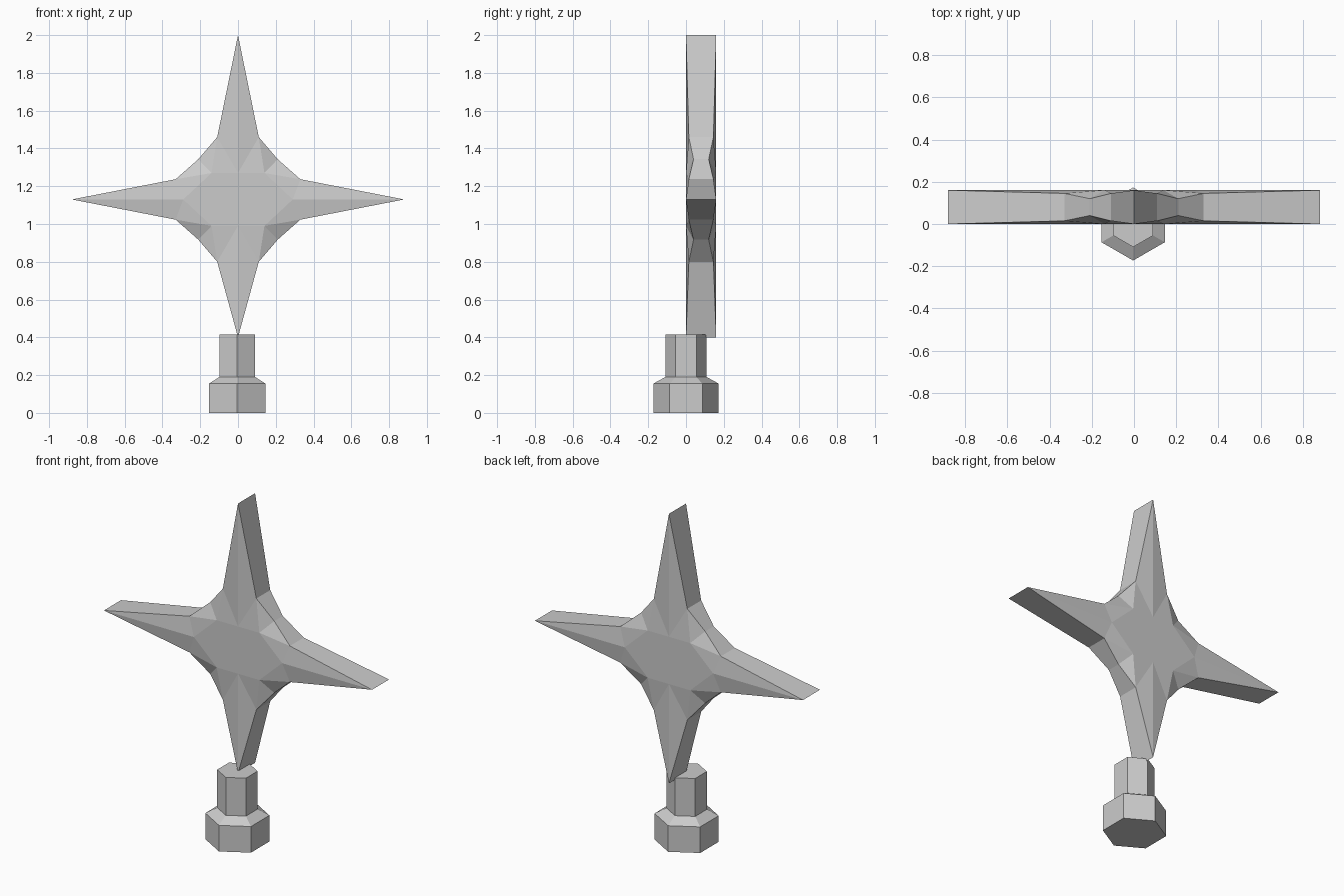
import bpy
import bmesh
import math
from mathutils import Vector

cube = bpy.data.objects.get("Cube")
if cube:
    bpy.data.objects.remove(cube, do_unlink=True)

grey = bpy.data.materials.new("plain_grey")
grey.use_nodes = True
colour = (0.6, 0.6, 0.6, 1)
grey.diffuse_color = colour
grey.node_tree.nodes["Principled BSDF"].inputs["Base Color"].default_value = colour


def finish(name, bm):
    bmesh.ops.remove_doubles(bm, verts=bm.verts, dist=0.0005)
    bmesh.ops.recalc_face_normals(bm, faces=bm.faces)
    mesh = bpy.data.meshes.new(name)
    bm.to_mesh(mesh)
    bm.free()
    mesh.materials.append(grey)
    obj = bpy.data.objects.new(name, mesh)
    bpy.context.collection.objects.link(obj)
    return obj


# Four-pointed star: one quadrant of facets, repeated for each side and face
CENTRE_Z = 1.13
HALF = 0.08


def star_quadrant(bm, sx, sz):
    tip_height = 0.87 if sz > 0 else 0.73

    def point(x, z, inset, face):
        return Vector((sx * x, HALF + face * (HALF - inset), CENTRE_Z + sz * z))

    def add(*points):
        bm.faces.new([bm.verts.new(p) for p in points])

    rims = []
    for face in (-1, 1):
        middle = point(0, 0, 0, face)
        ridge_v = point(0, 0.14, 0, face)
        ridge_h = point(0.29, 0, 0, face)
        shoulder = point(0.14, 0.14, 0, face)
        tip_v = point(0, tip_height, 0, face)
        tip_h = point(0.88, 0, 0, face)
        neck_v = point(0.11, 0.33, 0.015, face)
        neck_h = point(0.33, 0.107, 0.015, face)
        notch = point(0.21, 0.213, 0.04, face)
        add(middle, ridge_h, shoulder, ridge_v)
        add(ridge_v, shoulder, neck_v)
        add(ridge_v, neck_v, tip_v)
        add(ridge_h, tip_h, neck_h)
        add(ridge_h, neck_h, shoulder)
        add(shoulder, neck_h, notch)
        add(shoulder, notch, neck_v)
        rims.append((tip_v, neck_v, notch, neck_h, tip_h))

    # Outer walls joining the two faces
    front, back = rims
    for i in range(len(front) - 1):
        add(front[i], front[i + 1], back[i + 1], back[i])


bm = bmesh.new()
for sx in (-1, 1):
    for sz in (-1, 1):
        star_quadrant(bm, sx, sz)
finish("star", bm)

# Hexagonal stand: wide foot, sloped collar and narrow post
bm = bmesh.new()
rings = []
for radius, z in ((0.173, 0), (0.173, 0.155), (0.109, 0.19), (0.109, 0.415)):
    angles = [math.pi / 2 + i * math.pi / 3 for i in range(6)]
    rings.append([bm.verts.new((radius * math.cos(a) - 0.004, radius * math.sin(a), z))
                  for a in angles])
for low, high in zip(rings, rings[1:]):
    for i in range(6):
        j = (i + 1) % 6
        bm.faces.new((low[i], low[j], high[j], high[i]))
bm.faces.new(rings[0])
bm.faces.new(rings[-1])
finish("hexagonal_stand", bm)
